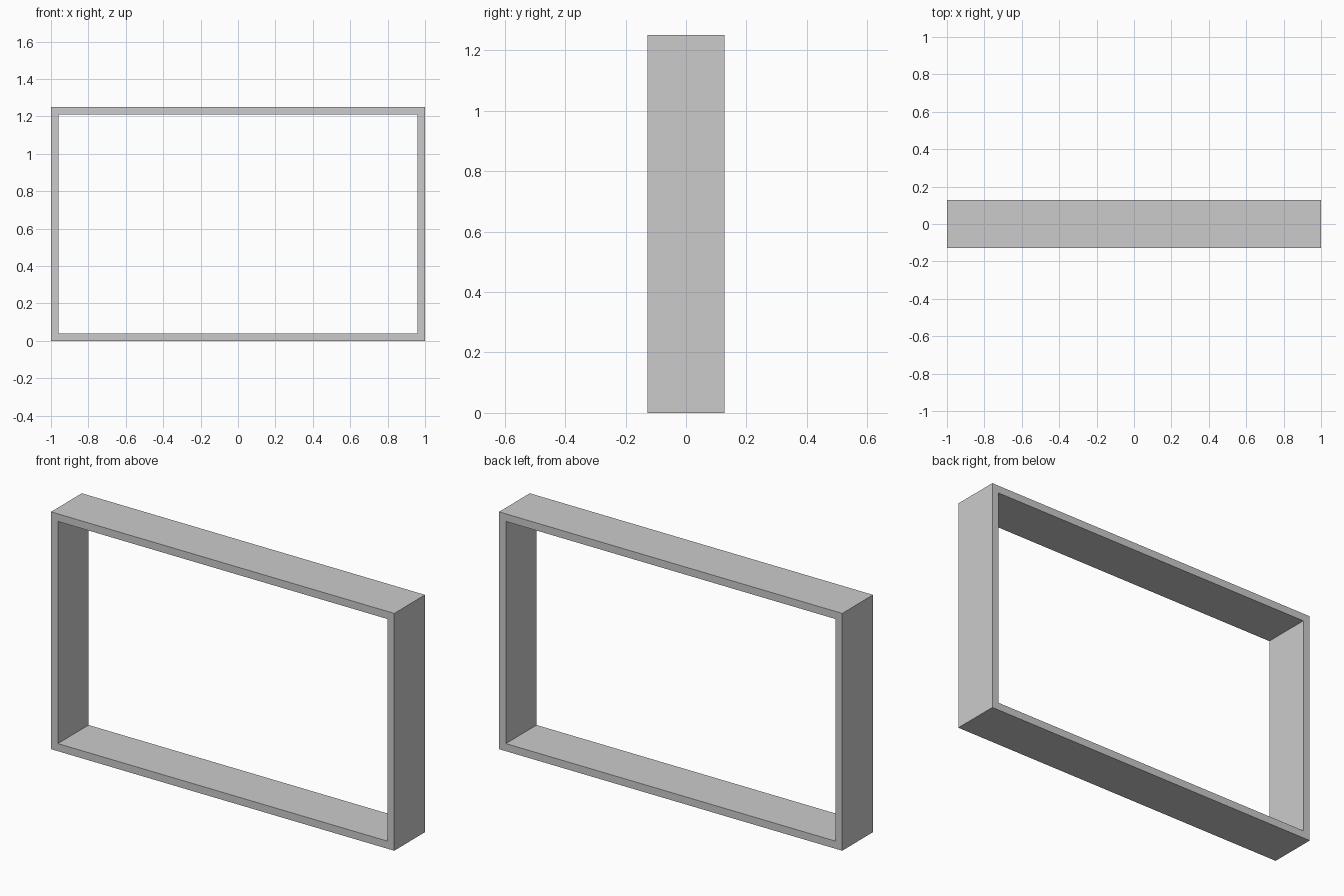
import bpy
import bmesh

if "Cube" in bpy.data.objects:
    bpy.data.objects.remove(bpy.data.objects["Cube"])

WIDTH, HEIGHT, DEPTH, WALL = 2.0, 1.25, 0.256, 0.04


def rect(bm, inset, y):
    """Rectangular loop of vertices in the XZ plane."""
    x = WIDTH / 2 - inset
    lo, hi = inset, HEIGHT - inset
    return [bm.verts.new((px, y, pz))
            for px, pz in ((-x, lo), (x, lo), (x, hi), (-x, hi))]


# Open rectangular frame: front and back rims joined by outer and inner walls
bm = bmesh.new()
loops = [rect(bm, 0, -DEPTH / 2), rect(bm, WALL, -DEPTH / 2),
         rect(bm, WALL, DEPTH / 2), rect(bm, 0, DEPTH / 2)]
for i in range(4):
    a, b = loops[i], loops[(i + 1) % 4]
    for j in range(4):
        k = (j + 1) % 4
        bm.faces.new((a[j], a[k], b[k], b[j]))
bmesh.ops.recalc_face_normals(bm, faces=bm.faces)

mesh = bpy.data.meshes.new("shelf_frame")
bm.to_mesh(mesh)
bm.free()
frame = bpy.data.objects.new("shelf_frame", mesh)
bpy.context.collection.objects.link(frame)
